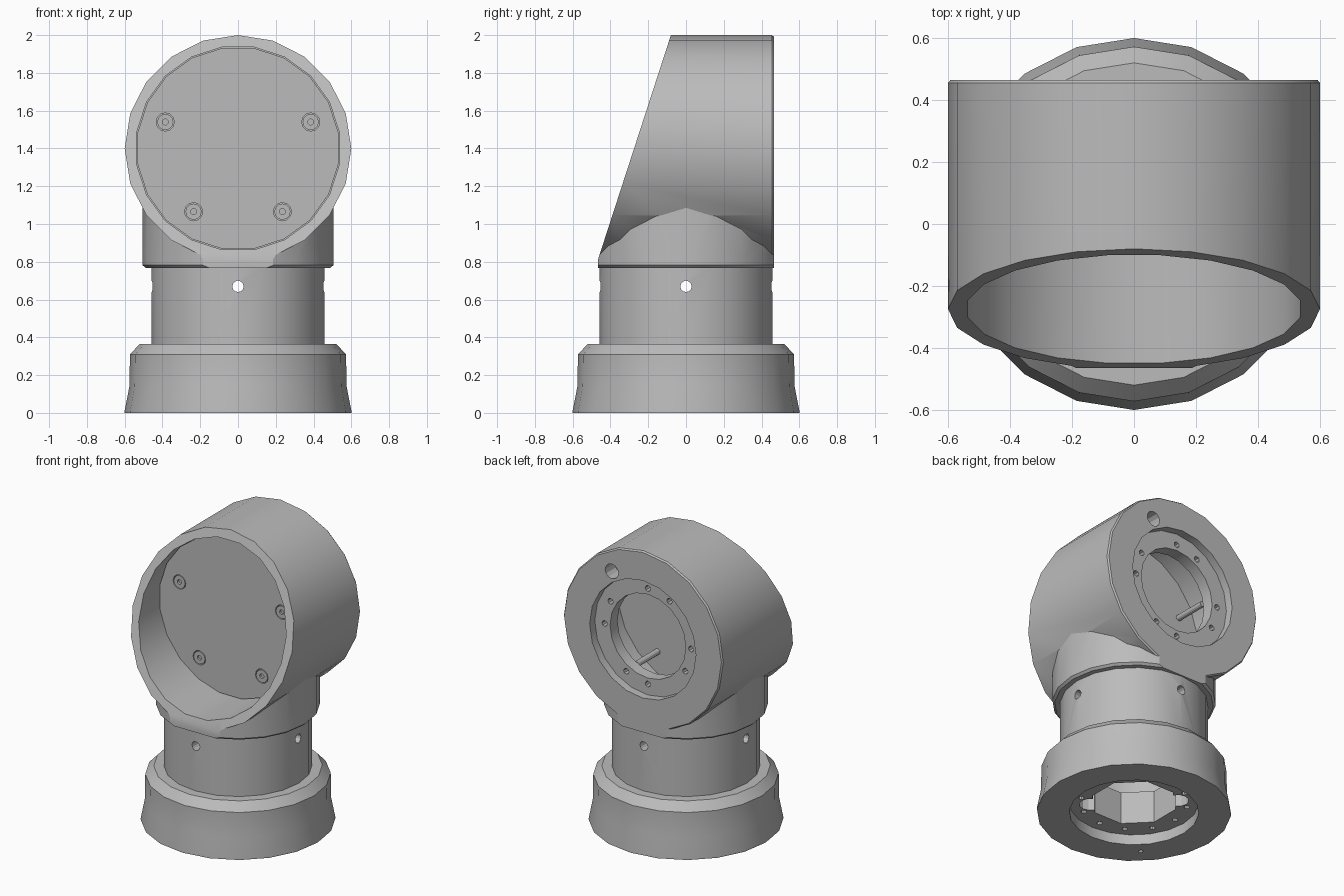
import bpy, bmesh
from math import pi, radians, cos, sin
from mathutils import Matrix

if "Cube" in bpy.data.objects:
    bpy.data.objects.remove(bpy.data.objects["Cube"], do_unlink=True)

GREY = (0.5, 0.5, 0.5, 1)
grey = bpy.data.materials.new("plain_grey")
grey.use_nodes = True
grey.diffuse_color = GREY
grey.node_tree.nodes["Principled BSDF"].inputs["Base Color"].default_value = GREY

AXES = {"z": Matrix(),
        "y": Matrix.Rotation(-pi / 2, 4, "X"),   # local z becomes +y
        "x": Matrix.Rotation(pi / 2, 4, "Y")}    # local z becomes +x
HEAD_Z = 1.4


def lathe(name, profile, axis="z", at=(0, 0, 0), sides=20, turn=0):
    """Closed solid turned from (radius, height) points around an axis."""
    bm = bmesh.new()
    pts = [(0, profile[0][1])] + list(profile) + [(0, profile[-1][1])]
    verts = [bm.verts.new((r, 0, h)) for r, h in pts]
    edges = [bm.edges.new(pair) for pair in zip(verts, verts[1:])]
    bmesh.ops.spin(bm, geom=verts + edges, cent=(0, 0, 0), axis=(0, 0, 1),
                   angle=2 * pi, steps=sides, use_merge=True)
    bmesh.ops.remove_doubles(bm, verts=bm.verts, dist=1e-5)
    bmesh.ops.dissolve_limit(bm, angle_limit=0.001, verts=bm.verts, edges=bm.edges)
    bmesh.ops.recalc_face_normals(bm, faces=bm.faces)
    bm.transform(Matrix.Translation(at) @ AXES[axis] @ Matrix.Rotation(turn, 4, "Z"))
    mesh = bpy.data.meshes.new(name)
    bm.to_mesh(mesh)
    bm.free()
    mesh.materials.append(grey)
    obj = bpy.data.objects.new(name, mesh)
    bpy.context.collection.objects.link(obj)
    return obj


def rod(r, start, end, axis="z", at=(0, 0, 0), sides=20, turn=0):
    return lathe("cutter", [(r, start), (r, end)], axis, at, sides, turn)


def combine(obj, other, operation="DIFFERENCE"):
    other.hide_render = True
    mod = obj.modifiers.new("cut", "BOOLEAN")
    mod.operation, mod.solver, mod.object = operation, "EXACT", other
    bpy.context.view_layer.objects.active = obj
    bpy.ops.object.modifier_apply(modifier=mod.name)
    bpy.data.objects.remove(other, do_unlink=True)


def slice_off(obj, point, normal):
    """Remove everything beyond a plane and close the opening."""
    bm = bmesh.new()
    bm.from_mesh(obj.data)
    cut = bmesh.ops.bisect_plane(bm, geom=bm.verts[:] + bm.edges[:] + bm.faces[:],
                                 plane_co=point, plane_no=normal, clear_outer=True)
    rim = [e for e in cut["geom_cut"] if isinstance(e, bmesh.types.BMEdge)]
    bmesh.ops.contextual_create(bm, geom=rim)
    bmesh.ops.recalc_face_normals(bm, faces=bm.faces)
    bm.to_mesh(obj.data)
    bm.free()


def smooth(obj):
    bpy.ops.object.select_all(action="DESELECT")
    obj.select_set(True)
    bpy.context.view_layer.objects.active = obj
    bpy.ops.object.shade_smooth_by_angle(angle=radians(25))


# Base flange and neck
base = lathe("base_and_neck", [(0.6, 0), (0.6, 0.012), (0.575, 0.14), (0.572, 0.31),
                               (0.52, 0.365), (0.457, 0.365), (0.457, 0.79)])
combine(base, rod(0.4, -0.1, 0.07))                       # bottom recess
combine(base, rod(0.27, 0, 0.4, sides=8, turn=pi / 8))    # octagonal bore
combine(base, rod(0.39, 0.29, 0.74))                      # hollow neck
for deg in (135, 315):                                    # bore notches
    a = radians(deg)
    combine(base, rod(0.07, 0, 0.4, at=(0.27 * cos(a), 0.27 * sin(a), 0), sides=12))
for k in range(12):                                       # mounting holes
    a = k * pi / 6
    combine(base, rod(0.018, 0, 0.16, at=(0.33 * cos(a), 0.33 * sin(a), 0), sides=8))
combine(base, rod(0.015, -0.1, 0.1, at=(-0.34, -0.34, 0), sides=8))
for axis in "xy":                                         # cross holes in the neck
    combine(base, rod(0.03, -1, 1, axis, (0, 0, 0.67), 12))
smooth(base)

# Head: horizontal drum joined to a vertical collar, cut by a slanted front
head = lathe("head_housing", [(0.6, -0.7), (0.6, 0.455), (0.592, 0.465)],
             "y", (0, 0, HEAD_Z))
collar = lathe("collar", [(0.49, 0.768), (0.505, 0.782), (0.505, HEAD_Z)])
combine(head, collar, "UNION")
slice_off(head, (0, 0.465, 0), (0, 1, 0))
slice_off(head, (0, -0.465, 0), (0, -1, 0))
slice_off(head, (0, -0.08, 2), (0, -1.17, 0.38))
combine(head, rod(0.543, -1, 0.33, "y", (0, 0, HEAD_Z), turn=pi / 20))   # inside
combine(head, rod(0.4, 0.41, 0.6, "y", (0, 0, HEAD_Z)))                  # back recess
combine(head, rod(0.285, 0.2, 0.6, "y", (0, 0, HEAD_Z)))                 # back opening
for deg in (0, 60, 90, 150, 180, 240, 270, 330):          # back bolt holes
    a = radians(deg)
    spot = (-0.325 * cos(a), 0, HEAD_Z + 0.325 * sin(a))
    combine(head, rod(0.02, 0.36, 0.6, "y", spot, 8))
combine(head, rod(0.05, 0.36, 0.6, "y", (0.233, 0, HEAD_Z + 0.4), 12))   # cable hole
smooth(head)

# Front plate with four screws
plate = lathe("front_plate", [(0.538, -0.08), (0.538, -0.03)], "y",
              (0, 0, HEAD_Z), turn=pi / 20)
for side, label in ((-1, "right"), (1, "left")):
    for x, z, level in ((0.385, 1.54, "upper"), (0.235, 1.065, "lower")):
        spot = (side * x, 0, z)
        combine(plate, rod(0.048, -0.2, -0.055, "y", spot, 12))
        screw = lathe(f"{level}_{label}_screw",
                      [(0.016, -0.065), (0.016, -0.08), (0.043, -0.08), (0.043, -0.05),
                       (0.02, -0.05), (0.02, 0.2)], "y", spot, 12)
        smooth(screw)
smooth(plate)
